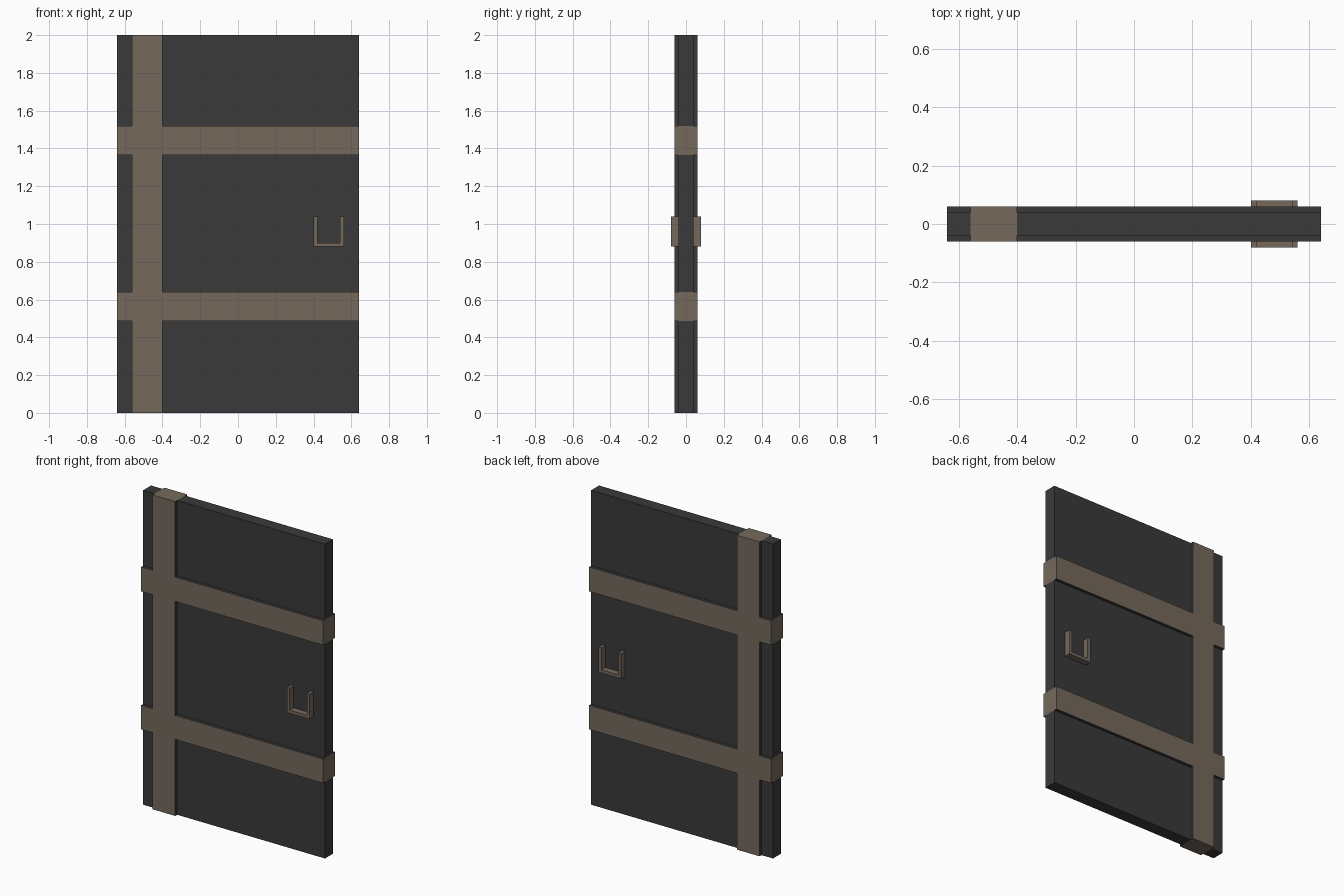
import bpy, bmesh

if "Cube" in bpy.data.objects:
    bpy.data.objects.remove(bpy.data.objects["Cube"])


def material(name, rgb):
    m = bpy.data.materials.new(name)
    m.diffuse_color = (*rgb, 1)
    m.use_nodes = True
    m.node_tree.nodes["Principled BSDF"].inputs["Base Color"].default_value = m.diffuse_color
    return m


WOOD = material("dark_wood", (0.042, 0.042, 0.042))
BRASS = material("brown_strap", (0.178, 0.141, 0.107))


def grid_solid(name, xs, zs, cells, y0, y1, mats, inner_slot=0):
    """Extrude chosen cells of an x/z grid from y0 to y1; walls inside the
    grid outline get material inner_slot."""
    bm = bmesh.new()
    verts = {}

    def v(i, j, y):
        if (i, j, y) not in verts:
            verts[i, j, y] = bm.verts.new((xs[i], y, zs[j]))
        return verts[i, j, y]

    nx, nz = len(xs) - 1, len(zs) - 1
    for i, j in cells:
        loop = [(i, j), (i + 1, j), (i + 1, j + 1), (i, j + 1)]
        for y in (y0, y1):
            bm.faces.new([v(a, b, y) for a, b in loop])
        for k, (di, dj) in enumerate([(0, -1), (1, 0), (0, 1), (-1, 0)]):
            n = (i + di, j + dj)
            if n in cells:
                continue
            p, q = loop[k], loop[(k + 1) % 4]
            f = bm.faces.new([v(*p, y0), v(*q, y0), v(*q, y1), v(*p, y1)])
            if 0 <= n[0] < nx and 0 <= n[1] < nz:
                f.material_index = inner_slot
    bmesh.ops.recalc_face_normals(bm, faces=bm.faces[:])
    me = bpy.data.meshes.new(name)
    bm.to_mesh(me)
    bm.free()
    for m in mats:
        me.materials.append(m)
    ob = bpy.data.objects.new(name, me)
    bpy.context.collection.objects.link(ob)
    return ob


# Door layout: one upright strap column, two cross strap rows
xs = [-0.64, -0.56, -0.40, 0.64]
zs = [0, 0.487, 0.64, 1.365, 1.52, 2]
every = [(i, j) for i in range(3) for j in range(5)]
strap = {c for c in every if c[0] == 1 or c[1] in (1, 3)}

# Straps wrap the door; their stepped edges are dark
grid_solid("door_straps", xs, zs, strap, -0.06, 0.06, [BRASS, WOOD], 1)

# Recessed panels between the straps
grid_solid("door_panels", xs, zs, set(every) - strap, -0.04, 0.04, [WOOD])

# U-shaped handles on both faces
hx, hz = [0.40, 0.42, 0.54, 0.56], [0.88, 0.90, 1.04]
u_cells = {(0, 0), (1, 0), (2, 0), (0, 1), (2, 1)}
for side, s in (("front", -1), ("back", 1)):
    grid_solid(side + "_handle", hx, hz, u_cells, s * 0.04, s * 0.08, [BRASS])
